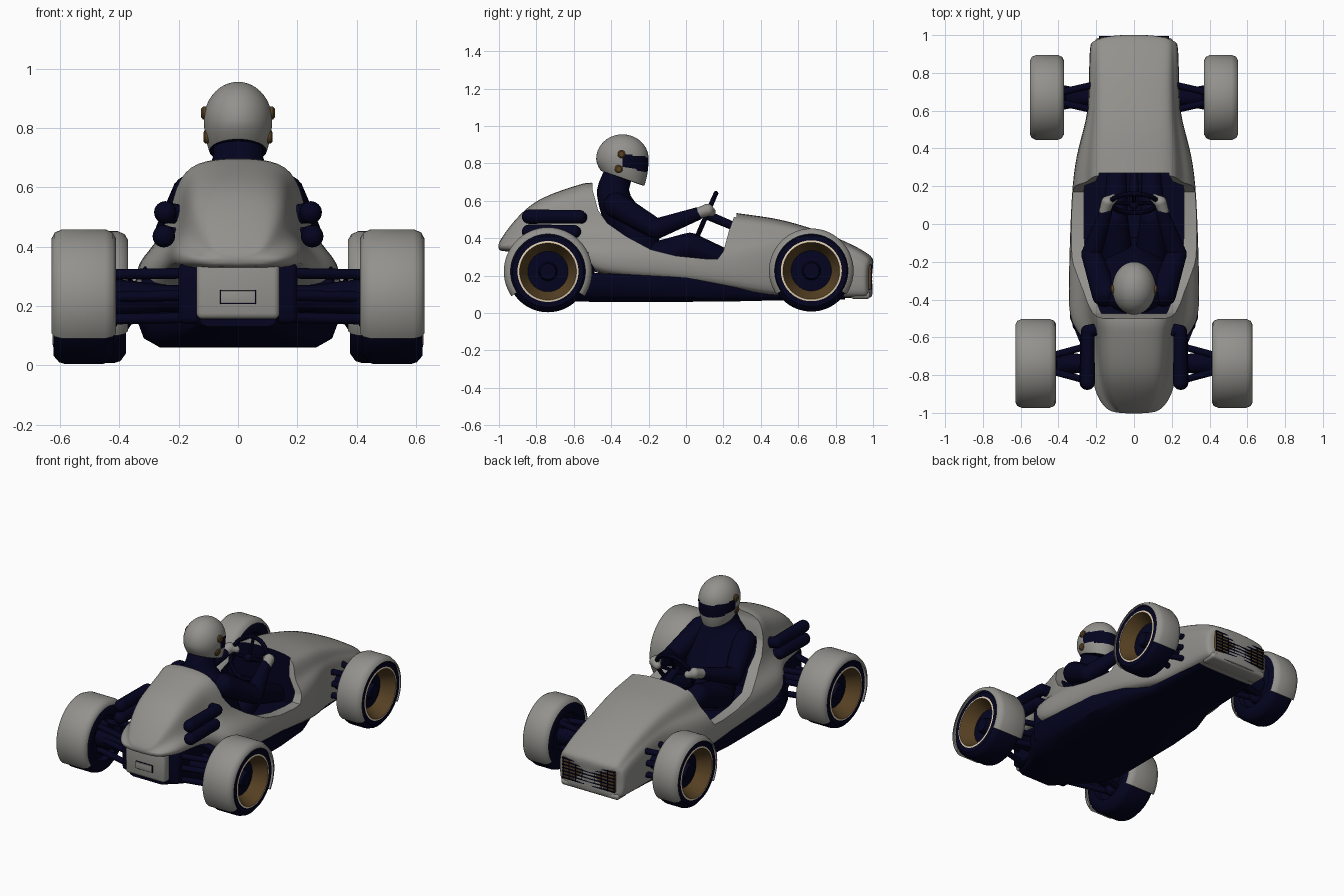
import bpy, bmesh, math
from mathutils import Vector, Matrix

if "Cube" in bpy.data.objects:
    bpy.data.objects.remove(bpy.data.objects["Cube"])


def material(name, rgb):
    m = bpy.data.materials.new(name)
    m.diffuse_color = (*rgb, 1)
    m.use_nodes = True
    m.node_tree.nodes["Principled BSDF"].inputs["Base Color"].default_value = m.diffuse_color
    return m


GREY = material("warm grey", (0.29, 0.285, 0.265))
NAVY = material("dark navy", (0.001, 0.001, 0.014))
BRONZE = material("bronze", (0.095, 0.053, 0.017))
CREAM = material("cream", (0.75, 0.62, 0.42))


def finish(name, bm, mats, angle=40):
    bmesh.ops.recalc_face_normals(bm, faces=bm.faces[:])
    me = bpy.data.meshes.new(name)
    bm.to_mesh(me)
    bm.free()
    for m in mats:
        me.materials.append(m)
    me.shade_smooth()
    me.set_sharp_from_angle(angle=math.radians(angle))
    ob = bpy.data.objects.new(name, me)
    bpy.context.collection.objects.link(ob)
    return ob


def loft(name, rings, mat, angle=40):
    """Skin closed rings and cap both ends."""
    bm = bmesh.new()
    vs = [[bm.verts.new(p) for p in r] for r in rings]
    n = len(rings[0])
    for a, b in zip(vs, vs[1:]):
        for i in range(n):
            bm.faces.new((a[i], a[(i + 1) % n], b[(i + 1) % n], b[i]))
    bm.faces.new(vs[0])
    bm.faces.new(vs[-1])
    return finish(name, bm, [mat], angle)


def lathe(name, prof, c, s, mats, segs, a0=0, a1=360, n=64):
    """Turn (x, r) profile about the x axis; s = side of the car."""
    bm = bmesh.new()
    full = a1 - a0 == 360
    rows = []
    for k in range(n if full else n + 1):
        a = math.radians(a0 + (a1 - a0) * k / n)
        rows.append([bm.verts.new((s * (c[0] + x), c[1] + r * math.cos(a), c[2] + r * math.sin(a)))
                     for x, r in prof])
    for k in range(n):
        a, b = rows[k], rows[(k + 1) % len(rows)]
        for i in range(len(prof) - 1):
            bm.faces.new((a[i], a[i + 1], b[i + 1], b[i])).material_index = segs[i]
    if full:
        bmesh.ops.remove_doubles(bm, verts=bm.verts[:], dist=0.0001)
    else:
        bm.faces.new(rows[0])
        bm.faces.new(rows[-1])
    return finish(name, bm, mats)


def tubes(name, paths, mat, seg=14):
    """Round limbs: each path is a list of (x, y, z, radius)."""
    bm = bmesh.new()
    for path in paths:
        for p in path:
            bmesh.ops.create_uvsphere(bm, u_segments=seg, v_segments=8, radius=p[3],
                                      matrix=Matrix.Translation(p[:3]))
        for p, q in zip(path, path[1:]):
            a, b = Vector(p[:3]), Vector(q[:3])
            rot = (b - a).to_track_quat('Z', 'Y').to_matrix().to_4x4()
            bmesh.ops.create_cone(bm, segments=seg, radius1=p[3], radius2=q[3], depth=(b - a).length,
                                  matrix=Matrix.Translation((a + b) / 2) @ rot)
    return finish(name, bm, [mat])


def box(name, lo, hi, mat, bevel=0.0):
    bm = bmesh.new()
    lo, hi = Vector(lo), Vector(hi)
    bmesh.ops.create_cube(bm, size=1, matrix=Matrix.Translation((lo + hi) / 2) @ Matrix.Diagonal((*(hi - lo), 1)))
    if bevel:
        bmesh.ops.bevel(bm, geom=bm.edges[:], offset=bevel, segments=3, profile=0.5, affect='EDGES')
    return finish(name, bm, [mat])


def mirrored(half):
    return half + [(-x, z) for x, z in reversed(half) if x]


# body shell: y, max half-width, deck half-width, bottom, waist, top
STATIONS = [(-1.005, .11, .07, .335, .36, .375), (-.97, .16, .11, .33, .37, .43), (-.9, .205, .15, .325, .39, .52),
            (-.8, .225, .18, .325, .40, .61), (-.65, .24, .195, .32, .39, .665), (-.57, .3, .205, .28, .37, .69),
            (-.5, .35, .23, .21, .36, .71), (-.3, .348, .27, .185, .35, .66), (0, .34, .25, .165, .34, .58),
            (.28, .325, .25, .12, .36, .535), (.45, .285, .235, .09, .37, .515), (.58, .245, .22, .085, .36, .485),
            (.75, .24, .212, .08, .33, .43), (.9, .237, .21, .08, .29, .365), (.985, .232, .208, .08, .26, .315),
            (1.012, .222, .2, .085, .24, .285)]
rings = []
for y, w, wt, zb, zs, zt in STATIONS:
    h = zt - zs
    half = [(0, zb), (.85 * w, zb), (w, zb + .02), (w, zs), (wt, zs + .2 * h),
            (.93 * wt, zs + .75 * h), (.65 * wt, zt - .01), (0, zt)]
    bow = .03 if y > .95 else 0  # nose rounded in plan
    rings.append([(x, y - bow * (x / .22) ** 4, z) for x, z in mirrored(half)])
body = loft("body_shell", rings, GREY)
sub = body.modifiers.new("smooth", 'SUBSURF')
sub.levels = sub.render_levels = 2

# cockpit cutters: side sweep of the opening, then the inner well
sweep = [(-.5, .8), (-.5, .66), (-.47, .55), (-.42, .48), (-.32, .41), (-.19, .34), (-.05, .305), (.1, .29),
         (.17, .29), (.2, .33), (.23, .44), (.255, .51), (.28, .56), (.28, .8)]
cut_a = loft("opening_cutter", [[(x, y, z) for y, z in sweep] for x in (-.6, .6)], GREY)
well = [(.268, .22), (.262, .34), (.205, .42), (.19, .5), (.165, .58), (.13, .8)]
well += [(-x, z) for x, z in reversed(well)]
cut_b = loft("well_cutter", [[(x, y, z) for x, z in well] for y in (-.475, .27)], NAVY)
for c in (cut_a, cut_b):
    m = body.modifiers.new("cut", 'BOOLEAN')
    m.operation, m.solver, m.object = 'DIFFERENCE', 'EXACT', c
bpy.context.view_layer.update()
shell = bpy.data.meshes.new_from_object(body.evaluated_get(bpy.context.evaluated_depsgraph_get()))
body.modifiers.clear()
body.data = shell
shell.materials.clear()
shell.materials.append(GREY)
shell.materials.append(NAVY)
for f in shell.polygons:
    c, n = f.center, f.normal
    inside = abs(c.x) < .272 and -.48 < c.y < .28
    wall = n.x * c.x < -.01 or (n.z > .9 and c.z < .23) or abs(n.y) > .98
    f.material_index = 1 if inside and wall else 0
shell.shade_smooth()
shell.set_sharp_from_angle(angle=math.radians(35))
for c in (cut_a, cut_b):
    bpy.data.objects.remove(c)

# floor tray, engine bay and tail box: y, half-width, bottom, top
tray = [(-.92, .13, .13, .17), (-.75, .2, .09, .19), (-.62, .29, .062, .2), (-.5, .338, .06, .215),
        (0, .33, .06, .19), (.25, .3, .062, .14), (.42, .23, .066, .11), (.85, .2, .072, .09)]
loft("floor_tray", [[(x, y, z) for x, z in mirrored([(0, b), (.78 * w, b), (.94 * w, b + .2 * (t - b)),
                                                     (w, b + .55 * (t - b)), (w, t), (0, t)])]
                    for y, w, b, t in tray], NAVY)
box("engine_bay", (-.2, -.9, .14), (.2, -.5, .345), NAVY, .02)
box("rear_bulkhead", (-.325, -.56, .12), (.325, -.49, .335), NAVY, .02)
box("tail_box", (-.14, -.95, .155), (.14, -.8, .35), GREY, .02)
box("tail_slot", (-.061, -.955, .206), (.061, -.948, .254), NAVY, .003)
box("tail_plate", (-.058, -.96, .209), (.058, -.95, .251), GREY, .003)

# nose grille
box("grille", (-.185, .96, .125), (.185, .99, .26), BRONZE, .004)
for i in range(7):
    z = .13 + .125 * i / 6
    box("grille_slat", (-.185, .97, z - .003), (.185, .996, z + .003), NAVY)
for i in range(9):
    x = -.182 + .364 * i / 8
    box("grille_bar", (x - .002, .97, .125), (x + .002, .994, .26), NAVY)
box("nose_lip", (-.205, .88, .075), (.205, .985, .115), GREY, .017)

# wheels, mudguards, suspension, exhausts
for s in (-1, 1):
    for tag, cx, y, z, h, R in (("rear", .52, -.738, .222, .108, .218), ("front", .461, .67, .226, .09, .218)):
        prof = [(-h * .6, 0), (-h * .6, .13), (-h + .006, .14), (-h + .006, .185), (-h + .025, R - .006),
                (-h + .045, R), (h - .045, R), (h - .025, R - .006),
                (h - .006, .19), (h - .006, .163), (h - .003, .152), (h - .085, .108), (h - .08, .05),
                (h - .05, .042), (h - .05, 0)]
        lathe(tag + "_wheel", prof, (cx, y, z), s, [NAVY, BRONZE, CREAM], [0] * 9 + [2, 1] + [0] * 3)
        g = R + (.018 if tag == "rear" else .008)
        guard = [(-h, .2), (-h, g - .03), (-h + .01, g - .011), (-h + .035, g), (h - .035, g), (h - .01, g - .011),
                 (h, g - .03), (h, .2)]
        lathe(tag + "_mudguard", guard, (cx, y, z), s, [GREY], [0] * 7, -34, 214)
        # wishbones, upright, driveshaft and boot
        inner = (.18, .11) if tag == "rear" else (.2, .07)
        hub = cx - h * .7
        arms = [[(s * hub, y + d * .35, zz, .018), (s * inner[0], y + d, zz + .005, .018)]
                for zz in (.155, .23, .305) for d in (-inner[1], inner[1])]
        arms.append([(s * hub, y, .15, .04), (s * hub, y, .29, .04)])
        arms.append([(s * hub, y, .225, .07), (s * (inner[0] + .07), y, .225, .045), (s * .15, y, .225, .045)])
        tubes(tag + "_suspension", arms, NAVY, 12)
    for z, y1, x in ((.515, -.57, .245), (.435, -.6, .25)):
        tubes("exhaust", [[(s * x, -.84, z, .038), (s * x, y1, z, .036), (s * .17, y1 + .02, z - .01, .03)]], NAVY, 20)

# driver torso: z, y, half-width, half-depth
TORSO = [(.22, -.2, .17, .13), (.35, -.25, .17, .13), (.47, -.31, .185, .125), (.57, -.36, .18, .105),
         (.625, -.385, .145, .09), (.66, -.39, .1, .085), (.7, -.38, .085, .085), (.78, -.35, .083, .08)]
loft("driver_torso", [[(rx * math.cos(a), y + ry * math.sin(a), z) for a in [k * math.tau / 28 for k in range(28)]]
                      for z, y, rx, ry in TORSO], NAVY, 60)
for s in (-1, 1):
    tubes("driver_arm", [[(s * .155, -.37, .575, .07), (s * .225, -.16, .45, .055), (s * .15, .06, .53, .035)]], NAVY)
    tubes("driver_glove", [[(s * .155, .07, .535, .03), (s * .14, .115, .55, .034), (s * .11, .135, .54, .024)]], GREY)
    tubes("driver_leg", [[(s * .09, -.2, .28, .09), (s * .1, .02, .36, .07), (s * .09, .3, .25, .05)]], NAVY)

# helmet: sphere with a slanted open bottom, visor by face position
bm = bmesh.new()
bmesh.ops.create_uvsphere(bm, u_segments=64, v_segments=56, radius=1)
for v in bm.verts:
    x, y, z = v.co
    if z < 0:
        r = math.hypot(x, y) or 1
        t = min(-z / .8, 1)
        new_r = 1 - .17 * t * t if t < 1 else math.hypot(x, y) / .6 * .8
        x, y = x / r * new_r, y / r * new_r
        z = t * (-.81 - .38 * y)
    v.co = (x * .115, -.34 + y * .14, .825 + z * .13)
bm.normal_update()
for f in bm.faces:
    c = f.calc_center_median()
    d = c.y + .34
    f.material_index = 1 if d > 0 and .785 - .25 * d < c.z < .848 - .1 * d else 0
    if f.normal.z < -.8 and c.z < .8:
        f.material_index = 1
finish("helmet", bm, [GREY, NAVY])
for s in (-1, 1):
    for y, z, x in ((-.345, .85, .102), (-.36, .77, .095)):
        lathe("visor_bolt", [(0, 0), (0, .022), (.016, .022), (.022, .015), (.022, 0)], (x, y, z), s,
              [BRONZE], [0] * 4, n=20)

# steering wheel and column
centre, tilt = Vector((0, .11, .525)), Vector((0, .92, -.4)).normalized()
up = tilt.cross(Vector((1, 0, 0)))


def on_rim(a, r=.125):
    return centre + Vector((1, 0, 0)) * r * math.cos(a) + up * r * math.sin(a)


tubes("steering_wheel", [[(*on_rim(k * math.tau / 32), .013) for k in range(33)]]
      + [[(*centre, .012), (*on_rim(a), .009)] for a in (0, math.pi, -math.pi / 2)], NAVY, 8)
tubes("steering_column", [[(*(centre - tilt * .01), .025), (0, .3, .445, .022)]], NAVY)
